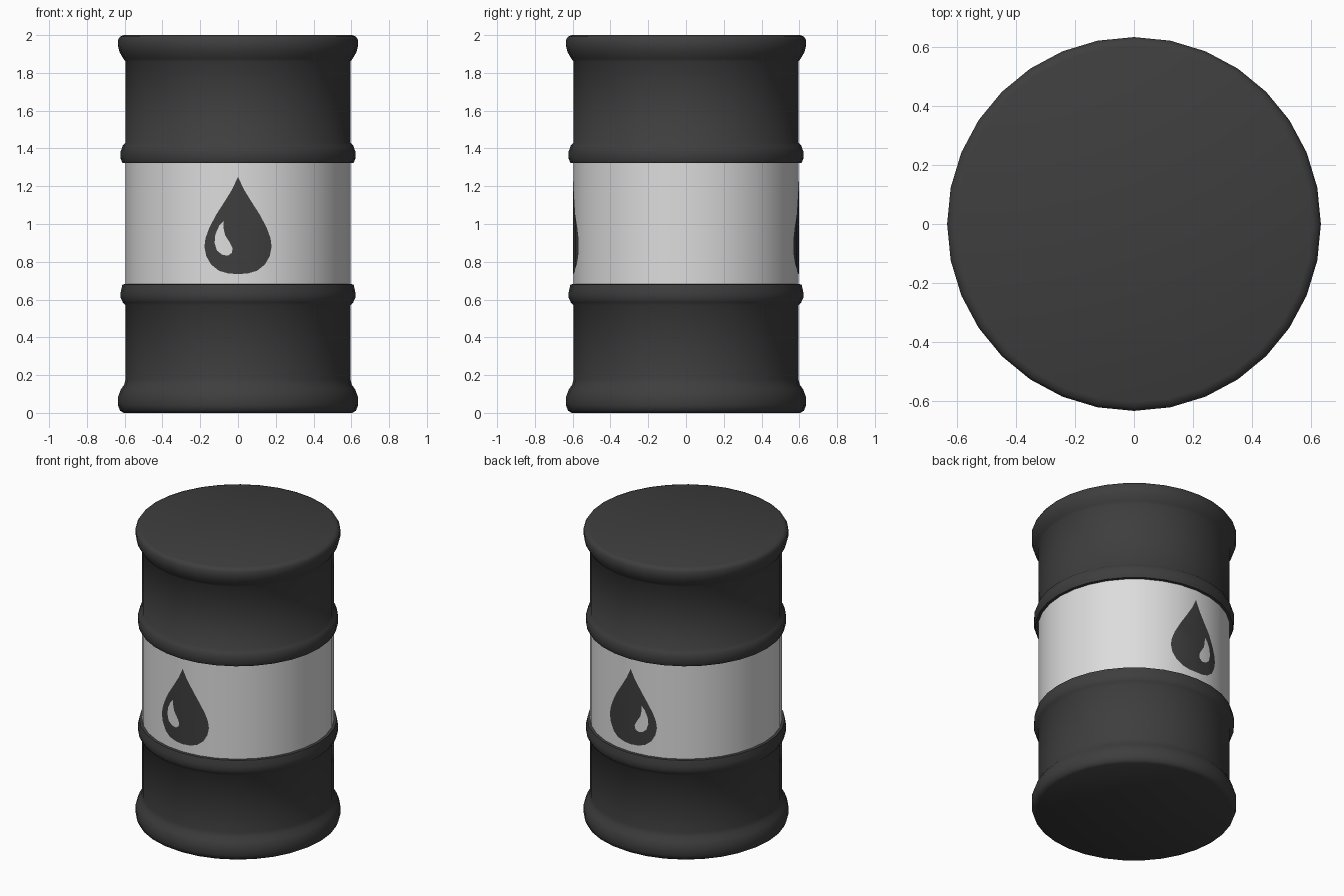
import bpy, bmesh, math

if "Cube" in bpy.data.objects:
    bpy.data.objects.remove(bpy.data.objects["Cube"])

SIDES = 32
R = 0.595  # body radius


def material(name, v):
    m = bpy.data.materials.new(name)
    m.diffuse_color = (v, v, v, 1)
    m.use_nodes = True
    m.node_tree.nodes["Principled BSDF"].inputs["Base Color"].default_value = m.diffuse_color
    return m


dark = material("charcoal", 0.048)
light = material("light_grey", 0.72)


def finish(bm, name, mats, angle):
    mesh = bpy.data.meshes.new(name)
    bm.to_mesh(mesh)
    bm.free()
    for m in mats:
        mesh.materials.append(m)
    ob = bpy.data.objects.new(name, mesh)
    bpy.context.collection.objects.link(ob)
    bpy.ops.object.select_all(action='DESELECT')
    ob.select_set(True)
    bpy.context.view_layer.objects.active = ob
    bpy.ops.object.shade_smooth_by_angle(angle=math.radians(angle))
    return ob


# Barrel: one lathed profile of (radius, height), with rims and two ribs
profile = [(0.605, 0), (0.625, 0.012), (0.635, 0.04), (0.635, 0.085), (0.62, 0.125),
           (0.602, 0.15), (R, 0.18),
           (R, 0.57), (0.61, 0.585), (0.621, 0.61), (0.621, 0.64), (0.612, 0.68), (R, 0.682),
           (R, 1.322), (0.612, 1.324), (0.621, 1.345), (0.621, 1.385), (0.61, 1.415), (R, 1.43),
           (R, 1.86), (0.607, 1.875), (0.627, 1.91), (0.635, 1.94), (0.635, 1.975),
           (0.625, 1.992), (0.605, 2.0)]
bm = bmesh.new()
rings = []
for r, z in profile:
    rings.append([bm.verts.new((r * math.cos(2 * math.pi * i / SIDES),
                                r * math.sin(2 * math.pi * i / SIDES), z))
                  for i in range(SIDES)])
for a, b in zip(rings, rings[1:]):
    for i in range(SIDES):
        j = (i + 1) % SIDES
        bm.faces.new((a[i], a[j], b[j], b[i]))
bm.faces.new(rings[0][::-1])
bm.faces.new(rings[-1])
# Light band between the ribs
for f in bm.faces:
    z = f.calc_center_median().z
    f.material_index = 1 if 0.69 < z < 1.31 else 0
finish(bm, "barrel", [dark, light], 45)

# Drop emblem: outline with a cut-out highlight, wrapped on the barrel facets
half = [(0.03, 1.185), (0.07, 1.12), (0.115, 1.05), (0.152, 0.98), (0.172, 0.925),
        (0.178, 0.88), (0.168, 0.83), (0.142, 0.785), (0.1, 0.752), (0.05, 0.738)]
drop = [(0, 1.25)] + half + [(0, 0.735)] + [(-x, z) for x, z in reversed(half)]
shine = [(-0.078, 1.015), (-0.1, 0.99), (-0.12, 0.945), (-0.124, 0.9), (-0.112, 0.86),
         (-0.085, 0.838), (-0.055, 0.832), (-0.033, 0.847), (-0.028, 0.872),
         (-0.045, 0.905), (-0.068, 0.94), (-0.076, 0.975)]
step = 2 * math.pi / SIDES


def surface_depth(x):
    """Distance from the axis plane to the faceted barrel wall at x."""
    k = int(math.asin(abs(x) / R) / step + 1e-4)
    x0, x1 = R * math.sin(k * step), R * math.sin((k + 1) * step)
    y0, y1 = R * math.cos(k * step), R * math.cos((k + 1) * step)
    return y0 + (y1 - y0) * (abs(x) - x0) / (x1 - x0)


def emblem(name, side):
    bm = bmesh.new()
    edges = []
    for loop in (drop, shine):
        vs = [bm.verts.new((x, 0, z)) for x, z in loop]
        edges += [bm.edges.new((vs[i - 1], vs[i])) for i in range(len(vs))]
    bmesh.ops.triangle_fill(bm, use_beauty=True, edges=edges, normal=(0, -1, 0))
    # Split along the barrel's facet edges so the plate follows the wall
    for k in (-1, 0, 1):
        bmesh.ops.bisect_plane(bm, geom=bm.verts[:] + bm.edges[:] + bm.faces[:], dist=1e-5,
                               plane_co=(R * math.sin(k * step), 0, 0), plane_no=(1, 0, 0))
    for v in bm.verts:
        v.co.y = side * (surface_depth(v.co.x) + 0.003)
    bm.normal_update()
    for f in bm.faces:
        if f.normal.y * side < 0:
            f.normal_flip()
    finish(bm, name, [dark], 40)


emblem("front_drop", -1)
emblem("back_drop", 1)
